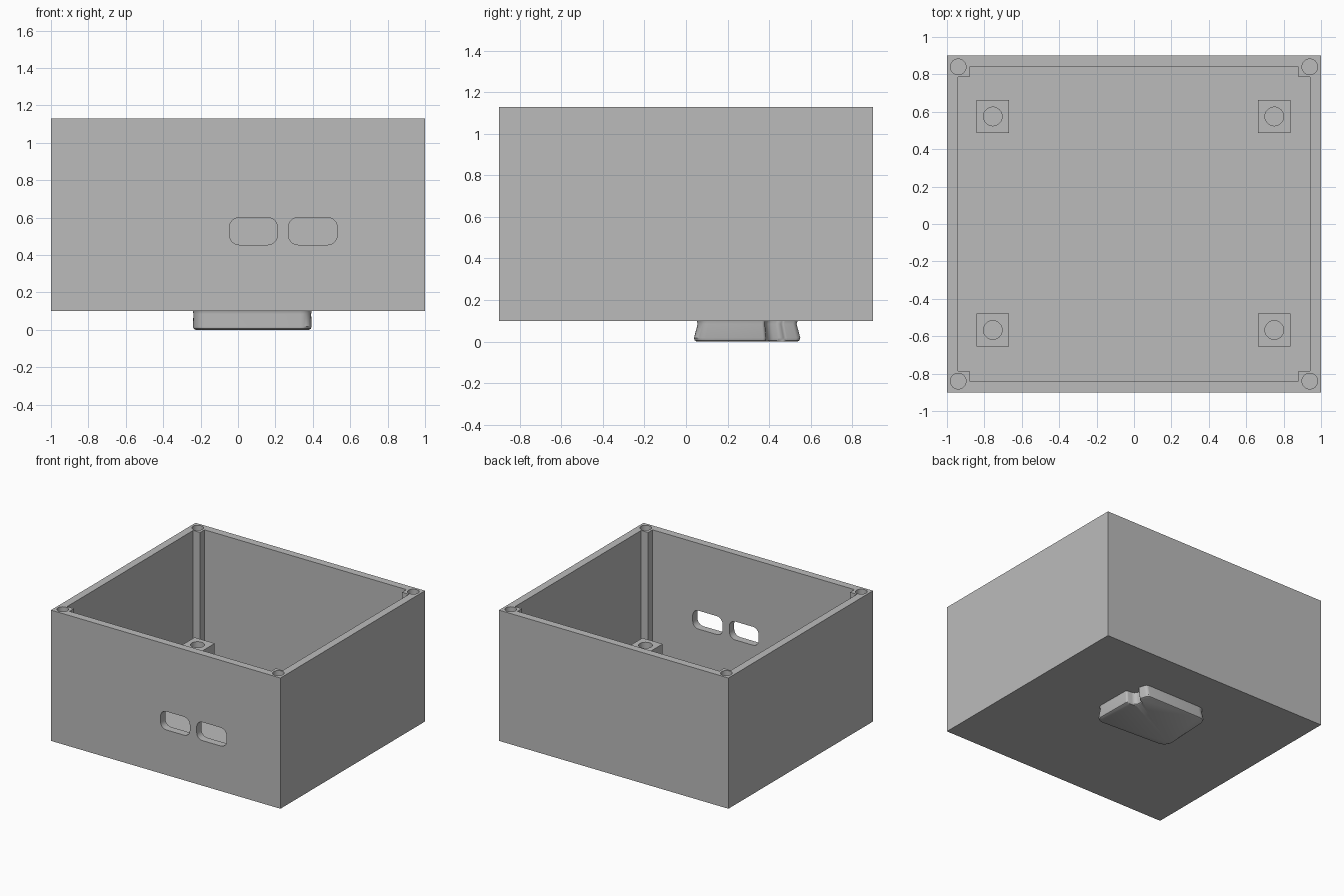
import bpy, bmesh, math
from mathutils import Vector, Matrix
from mathutils.geometry import interpolate_bezier

if "Cube" in bpy.data.objects:
    bpy.data.objects.remove(bpy.data.objects["Cube"])

grey = bpy.data.materials.new("plain grey")
grey.diffuse_color = (0.5, 0.5, 0.5, 1)
grey.use_nodes = True
grey.node_tree.nodes["Principled BSDF"].inputs["Base Color"].default_value = grey.diffuse_color


def rounded(corners, radii, steps=7):
    """Outline with each corner rounded by its own radius."""
    out = []
    n = len(corners)
    for i, r in enumerate(radii):
        p = Vector(corners[i])
        a = p + (Vector(corners[i - 1]) - p).normalized() * r
        b = p + (Vector(corners[(i + 1) % n]) - p).normalized() * r
        out += interpolate_bezier(a, a.lerp(p, 0.55), b.lerp(p, 0.55), b, steps)
    return [(v[0], v[1]) for v in out]


def rect(x0, x1, y0, y1):
    return [(x0, y0), (x1, y0), (x1, y1), (x0, y1)]


def circle(cx, cy, r, n=32):
    return [(cx + r * math.cos(2 * math.pi * i / n),
             cy + r * math.sin(2 * math.pi * i / n)) for i in range(n)]


def loft(name, outline, levels, centre=(0, 0)):
    """Solid through copies of an outline; levels are (z, x scale, y scale)."""
    bm = bmesh.new()
    cx, cy = centre
    rings = [[bm.verts.new((cx + (x - cx) * sx, cy + (y - cy) * sy, z))
              for x, y in outline] for z, sx, sy in levels]
    n = len(outline)
    bm.faces.new(rings[0])
    bm.faces.new(rings[-1])
    for a, b in zip(rings, rings[1:]):
        for i in range(n):
            j = (i + 1) % n
            bm.faces.new((a[i], a[j], b[j], b[i]))
    bmesh.ops.recalc_face_normals(bm, faces=bm.faces)
    me = bpy.data.meshes.new(name)
    bm.to_mesh(me)
    bm.free()
    ob = bpy.data.objects.new(name, me)
    me.materials.append(grey)
    bpy.context.collection.objects.link(ob)
    return ob


def prism(name, outline, z0, z1):
    return loft(name, outline, [(z0, 1, 1), (z1, 1, 1)])


def cut(ob, cutter):
    cutter.hide_render = True
    bpy.context.view_layer.objects.active = ob
    mod = ob.modifiers.new("cut", 'BOOLEAN')
    mod.operation = 'DIFFERENCE'
    mod.solver = 'EXACT'
    mod.object = cutter
    bpy.ops.object.modifier_apply(modifier=mod.name)
    bpy.data.objects.remove(cutter)


def smooth(ob):
    bpy.ops.object.select_all(action='DESELECT')
    ob.select_set(True)
    bpy.context.view_layer.objects.active = ob
    bpy.ops.object.shade_smooth_by_angle(angle=math.radians(35))


BOTTOM, TOP, FLOOR = 0.1, 1.13, 0.16

# Open box: the cavity outline steps in at the corners to leave screw posts
box = prism("box", rect(-1, 1, -0.9, 0.9), BOTTOM, TOP)
cavity = []
for sx, sy in ((1, 1), (-1, 1), (-1, -1), (1, -1)):
    step = [(0.94 * sx, 0.785 * sy), (0.88 * sx, 0.785 * sy), (0.88 * sx, 0.84 * sy)]
    cavity += step if sx * sy > 0 else step[::-1]
cut(box, prism("cavity", cavity, FLOOR, TOP + 0.1))

# Screw holes in the corner posts
for sx in (-1, 1):
    for sy in (-1, 1):
        cut(box, prism("screw_hole", circle(0.94 * sx, 0.84 * sy, 0.042), 0.7, TOP + 0.1))

# Two rounded port openings in the front wall
for x0, x1 in ((-0.045, 0.21), (0.27, 0.53)):
    slot = prism("port", rounded(rect(x0, x1, 0.455, 0.6), [0.05] * 4), 0.8, 1.0)
    slot.data.transform(Matrix.Rotation(math.pi / 2, 4, 'X'))
    cut(box, slot)
smooth(box)

# Board standoffs with a hole down the middle
for x in (-0.755, 0.75):
    for y in (-0.567, 0.575):
        post = prism("standoff", rect(x - 0.088, x + 0.088, y - 0.088, y + 0.088),
                     FLOOR - 0.01, 0.36)
        cut(post, prism("standoff_hole", circle(x, y, 0.05), FLOOR, 0.5))
        smooth(post)

# Notched mounting foot under the floor, wider at its lower end
foot_corners = [(-0.245, 0.07), (0.395, 0.035), (0.39, 0.385), (0.315, 0.39),
                (0.305, 0.46), (0.35, 0.475), (0.33, 0.55), (-0.22, 0.55)]
foot_radii = [0.07, 0.06, 0.015, 0.03, 0.02, 0.012, 0.02, 0.06]
foot = loft("foot", rounded(foot_corners, foot_radii),
            [(0.0, 0.95, 0.95), (0.006, 0.985, 0.985), (0.018, 1, 1),
             (0.085, 0.99, 0.93), (BOTTOM, 1.0, 0.95)], (0.075, 0.295))
smooth(foot)
